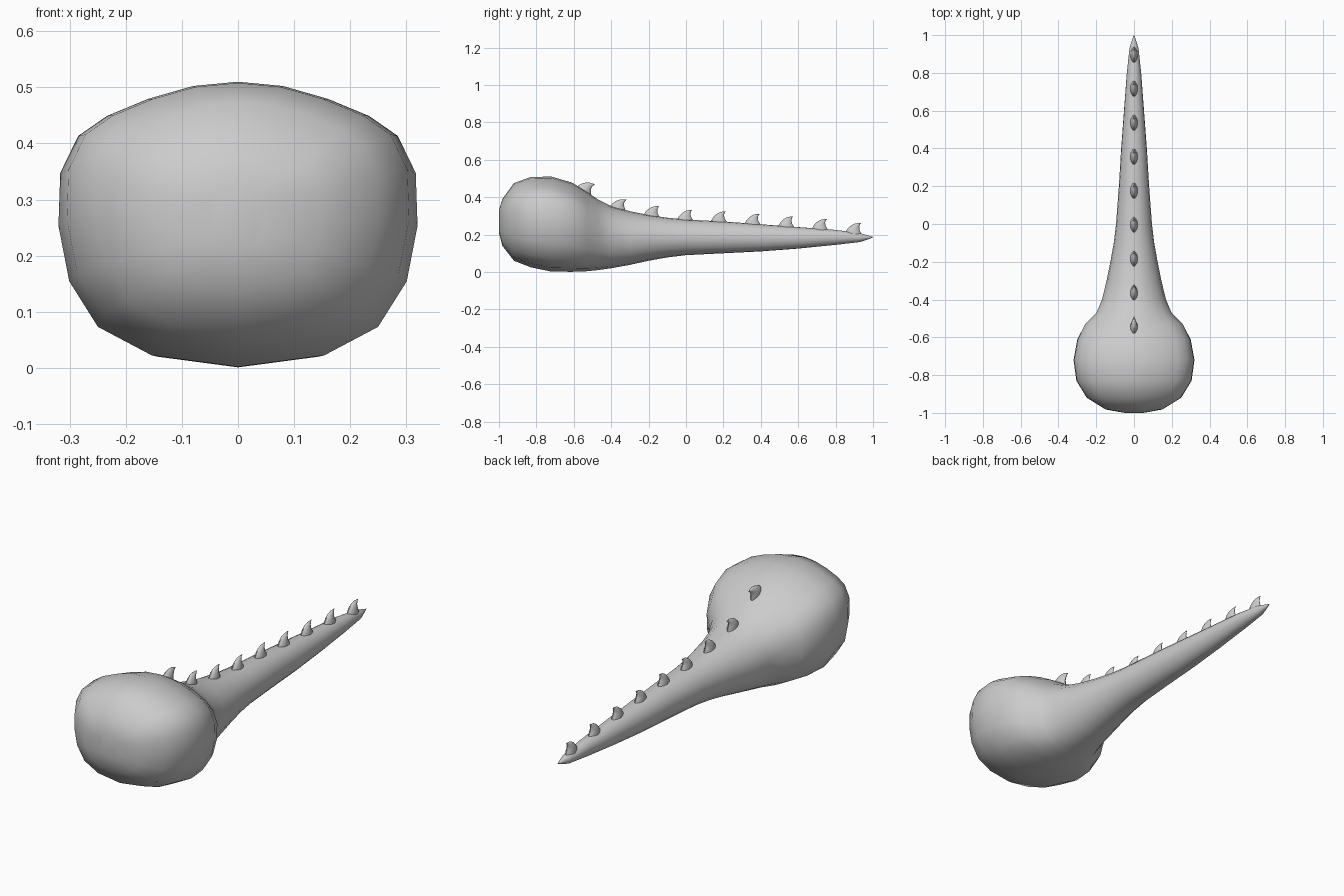
import bpy, bmesh, math
from mathutils import Matrix

if "Cube" in bpy.data.objects:
    bpy.data.objects.remove(bpy.data.objects["Cube"])

grey = bpy.data.materials.new("light grey")
grey.diffuse_color = (0.6, 0.6, 0.6, 1)
grey.use_nodes = True
grey.node_tree.nodes["Principled BSDF"].inputs["Base Color"].default_value = grey.diffuse_color


def loft(name, rings, angle):
    """Skin a list of equal-length point rings and cap both ends."""
    bm = bmesh.new()
    loops = [[bm.verts.new(p) for p in ring] for ring in rings]
    n = len(loops[0])
    for a, b in zip(loops, loops[1:]):
        for i in range(n):
            j = (i + 1) % n
            bm.faces.new((a[i], a[j], b[j], b[i]))
    bm.faces.new(loops[0])
    bm.faces.new(loops[-1])
    bmesh.ops.recalc_face_normals(bm, faces=bm.faces)
    mesh = bpy.data.meshes.new(name)
    bm.to_mesh(mesh)
    bm.free()
    obj = bpy.data.objects.new(name, mesh)
    bpy.context.collection.objects.link(obj)
    mesh.materials.append(grey)
    bpy.ops.object.select_all(action='DESELECT')
    obj.select_set(True)
    bpy.context.view_layer.objects.active = obj
    bpy.ops.object.shade_smooth_by_angle(angle=math.radians(angle))
    return obj


# Normalised half cross-section of the bulbous end, top to bottom
half = [(0, 1), (.25, .97), (.5, .88), (.73, .76), (.89, .62), (.99, .36),
        (1, -.01), (.94, -.4), (.78, -.72), (.48, -.92), (0, -1)]
bulb = half + [(-x, z) for x, z in half[-2:0:-1]]
count = len(bulb)
circle = [(math.sin(2 * math.pi * i / count), math.cos(2 * math.pi * i / count))
          for i in range(count)]

# Body stations: y, half width, bottom, top
stations = [
    (-1.0, .05, .21, .33), (-.982, .15, .14, .39), (-.92, .25, .06, .475),
    (-.83, .305, .025, .508), (-.72, .32, .002, .51), (-.61, .30, .001, .478),
    (-.53, .26, .004, .43), (-.47, .20, .01, .387), (-.40, .17, .02, .352),
    (-.30, .145, .038, .325), (-.20, .125, .06, .305), (-.10, .107, .078, .29),
    (0, .095, .09, .28), (.20, .08, .10, .27), (.40, .068, .11, .255),
    (.60, .053, .125, .24), (.80, .038, .145, .225), (.93, .024, .16, .207),
    (.975, .01, .175, .195), (1.0, .001, .185, .187)]

rings = []
for y, w, zb, zt in stations:
    t = min(1, max(0, (y + .6) / .3))          # bulb section fades to round
    rings.append([((p[0] * (1 - t) + c[0] * t) * w, y,
                   (zb + zt) / 2 + (p[1] * (1 - t) + c[1] * t) * (zt - zb) / 2)
                  for p, c in zip(bulb, circle)])
loft("club_body", rings, 60)


# Hooked dorsal spikes: height, front, back, half width
spike = [(-.03, -.052, .045, .021), (0, -.046, .038, .02), (.018, -.037, .025, .017),
         (.035, -.022, .021, .012), (.048, -.003, .024, .006), (.054, .018, .03, .001)]


def top_height(y):
    for a, b in zip(stations, stations[1:]):
        if a[0] <= y <= b[0]:
            return a[3] + (b[3] - a[3]) * (y - a[0]) / (b[0] - a[0])


for k in range(9):
    y = -.54 + .18 * k
    slope = math.atan2(top_height(y + .04) - top_height(y - .04), .08)
    layers = []
    for h, f, b, w in spike:
        layers.append([(w * math.sin(a) * abs(math.sin(a)) ** .4,
                        (f + b) / 2 + (b - f) / 2 * math.cos(a), h)
                       for a in (2 * math.pi * i / 12 for i in range(12))])
    obj = loft(f"spike_{k + 1}", layers, 50)
    obj.matrix_world = Matrix.Translation((0, y, top_height(y))) @ Matrix.Rotation(slope, 4, 'X')
